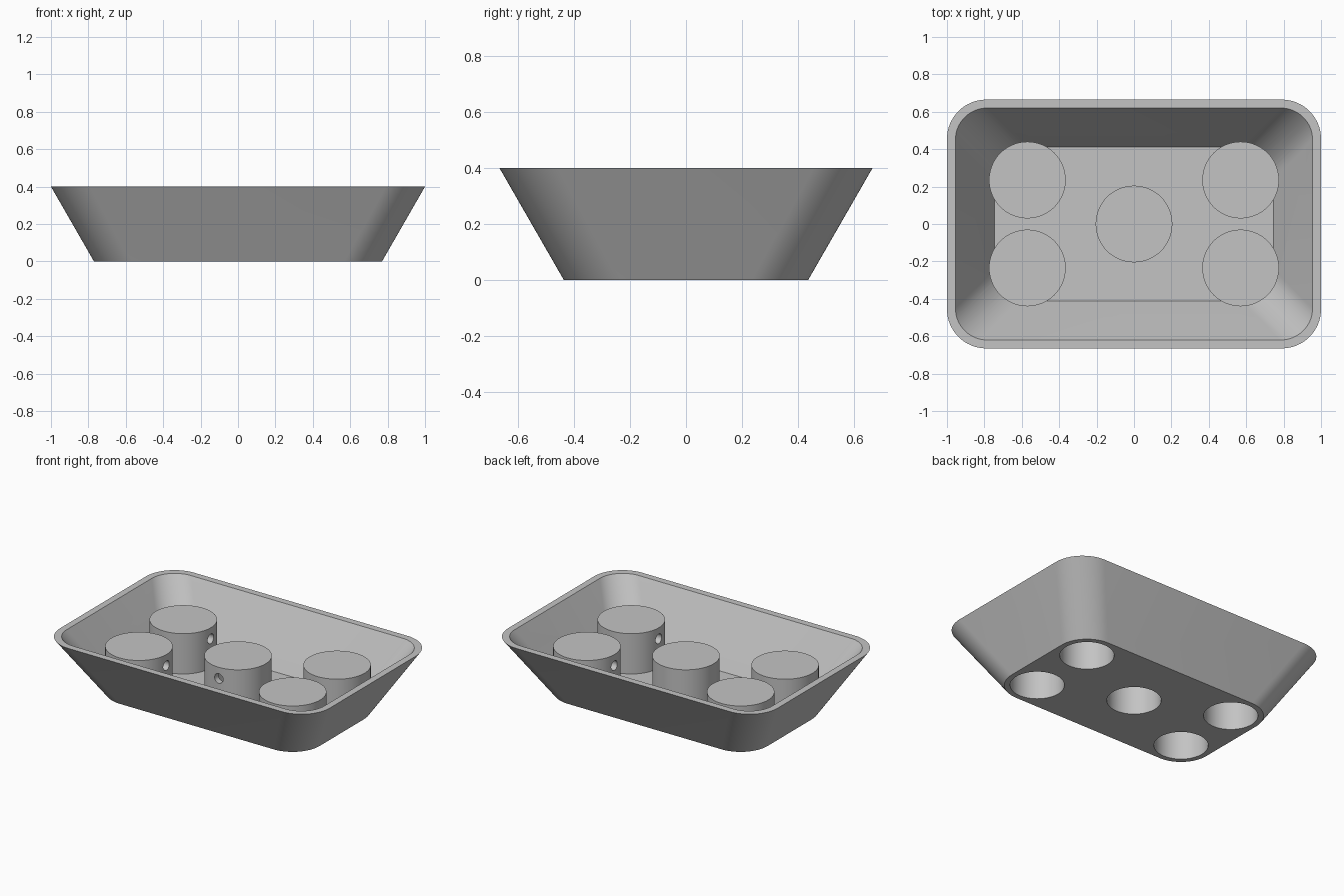
import bpy, bmesh, math
from mathutils import Matrix, Vector

cube = bpy.data.objects.get("Cube")
if cube:
    bpy.data.objects.remove(cube, do_unlink=True)

# Single plastic colour
grey = bpy.data.materials.new("light grey plastic")
grey.use_nodes = True
grey.diffuse_color = (0.55, 0.55, 0.55, 1)
grey.node_tree.nodes["Principled BSDF"].inputs["Base Color"].default_value = grey.diffuse_color


def finish(name, bm):
    bmesh.ops.recalc_face_normals(bm, faces=bm.faces)
    mesh = bpy.data.meshes.new(name)
    bm.to_mesh(mesh)
    bm.free()
    mesh.materials.append(grey)
    obj = bpy.data.objects.new(name, mesh)
    bpy.context.collection.objects.link(obj)
    return obj


def rounded_ring(bm, hx, hy, radius, z, steps=16):
    """Ring of vertices around a rounded rectangle."""
    ring = []
    for quarter, (sx, sy) in enumerate([(1, 1), (-1, 1), (-1, -1), (1, -1)]):
        for i in range(steps + 1):
            a = (quarter + i / steps) * math.pi / 2
            ring.append(bm.verts.new((sx * (hx - radius) + radius * math.cos(a),
                                      sy * (hy - radius) + radius * math.sin(a), z)))
    return ring


def add_cylinder(bm, start, end, radius, segments):
    start, end = Vector(start), Vector(end)
    axis = end - start
    turn = axis.to_track_quat('Z', 'Y').to_matrix().to_4x4()
    bmesh.ops.create_cone(bm, cap_ends=True, segments=segments,
                          radius1=radius, radius2=radius, depth=axis.length,
                          matrix=Matrix.Translation((start + end) / 2) @ turn)


# Sloped tray shell: outer base, outer rim, inner rim, inner floor
bm = bmesh.new()
rings = [rounded_ring(bm, *r) for r in [(0.77, 0.435, 0.20, 0),
                                        (1.0, 0.665, 0.21, 0.4),
                                        (0.955, 0.62, 0.17, 0.4),
                                        (0.745, 0.412, 0.17, 0.04)]]
for low, high in zip(rings, rings[1:]):
    for i in range(len(low)):
        j = (i + 1) % len(low)
        bm.faces.new((low[i], low[j], high[j], high[i]))
bm.faces.new(rings[0])
bm.faces.new(rings[-1])
tray = finish("tray_with_cups", bm)

# Cup posts, the pockets under them and the small side holes
posts, pockets, side_holes = bmesh.new(), bmesh.new(), bmesh.new()
cups = [(sx * 0.57, sy * 0.235, (-sx, 0)) for sx in (-1, 1) for sy in (-1, 1)]
cups.append((0, 0, (0, -1)))
hole_z = 0.235
for x, y, (dx, dy) in cups:
    add_cylinder(posts, (x, y, 0.02), (x, y, 0.31), 0.205, 64)
    add_cylinder(pockets, (x, y, -0.1), (x, y, 0.272), 0.165, 64)
    add_cylinder(side_holes, (x + dx * 0.1, y + dy * 0.1, hole_z),
                 (x + dx * 0.24, y + dy * 0.24, hole_z), 0.032, 24)

bpy.context.view_layer.objects.active = tray
tray.select_set(True)
for name, part, operation in [("cup_posts", posts, 'UNION'),
                              ("pocket_cutter", pockets, 'DIFFERENCE'),
                              ("side_hole_cutter", side_holes, 'DIFFERENCE')]:
    helper = finish(name, part)
    helper.hide_render = True
    mod = tray.modifiers.new(name, 'BOOLEAN')
    mod.operation = operation
    mod.solver = 'EXACT'
    mod.object = helper
    bpy.ops.object.modifier_apply(modifier=mod.name)
    bpy.data.objects.remove(helper, do_unlink=True)

# Smooth round walls, crisp rims
bpy.ops.object.shade_smooth_by_angle(angle=math.radians(25))
